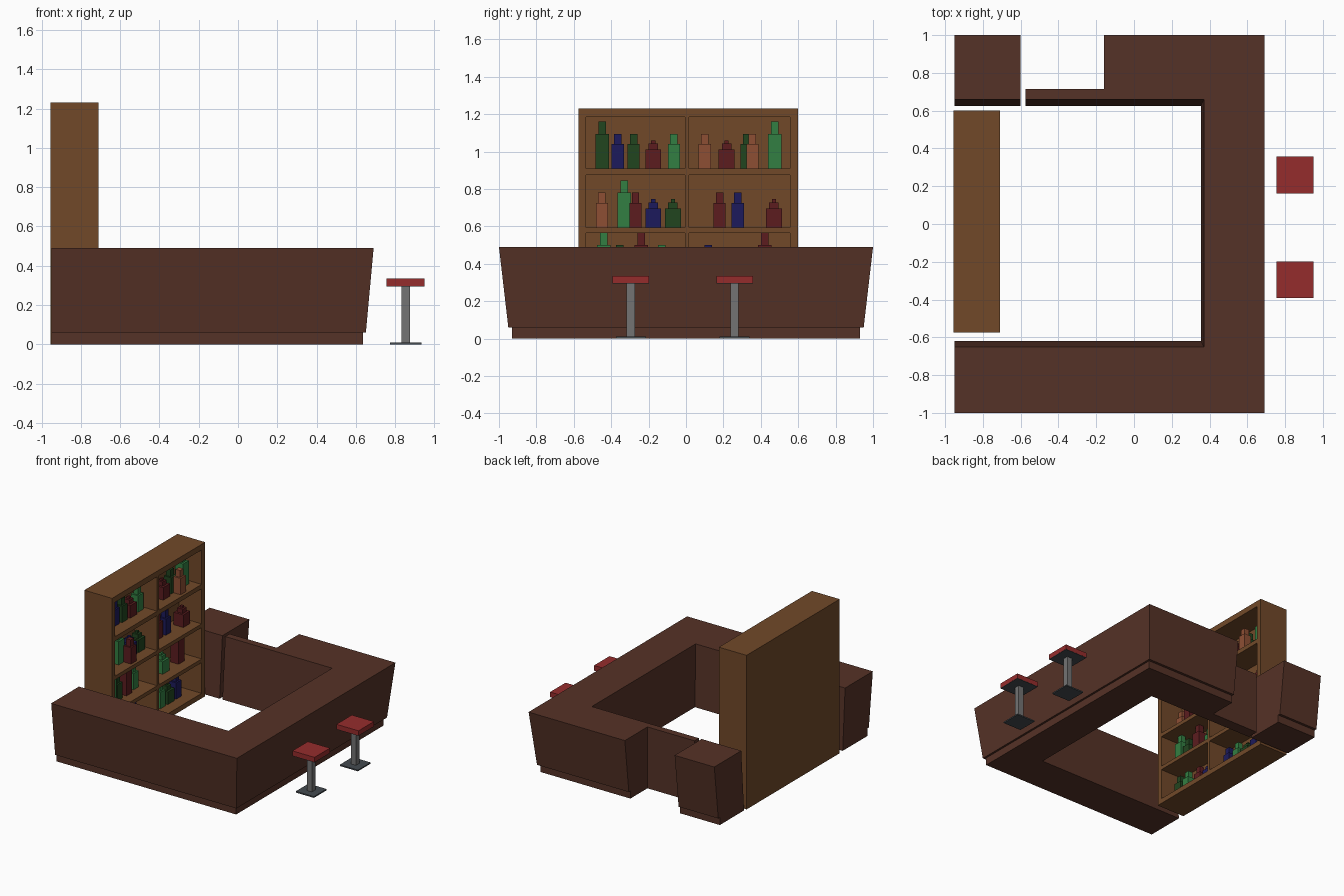
import bpy, bmesh, random

if "Cube" in bpy.data.objects:
    bpy.data.objects.remove(bpy.data.objects["Cube"])

random.seed(4)


def material(name, r, g, b):
    m = bpy.data.materials.new(name)
    m.diffuse_color = [(c / 255) ** 2.2 for c in (r, g, b)] + [1]
    m.use_nodes = True
    m.node_tree.nodes["Principled BSDF"].inputs["Base Color"].default_value = m.diffuse_color
    return m


WOOD = material("dark_wood", 86, 53, 43)
SHELF = material("shelf_wood", 112, 74, 45)
RED = material("red_leather", 148, 48, 48)
STEEL = material("steel", 115, 115, 115)
DARK = material("dark_steel", 70, 76, 80)
GLASS = {
    "d": material("dark_green_glass", 38, 70, 36),
    "g": material("green_glass", 54, 126, 68),
    "b": material("blue_glass", 34, 32, 92),
    "r": material("red_glass", 92, 34, 36),
    "o": material("amber_glass", 140, 80, 55),
}


def finish(name, bm, mat):
    bmesh.ops.recalc_face_normals(bm, faces=bm.faces[:])
    me = bpy.data.meshes.new(name)
    bm.to_mesh(me)
    bm.free()
    me.materials.append(mat)
    ob = bpy.data.objects.new(name, me)
    bpy.context.collection.objects.link(ob)
    return ob


def add_box(bm, x0, x1, y0, y1, z0, z1):
    vs = bmesh.ops.create_cube(bm, size=1)["verts"]
    for v in vs:
        v.co = (x1 if v.co.x > 0 else x0, y1 if v.co.y > 0 else y0, z1 if v.co.z > 0 else z0)


def boxes(name, mat, *dims):
    bm = bmesh.new()
    for d in dims:
        add_box(bm, *d)
    return finish(name, bm, mat)


def loft(name, mat, outline):
    """Stack outlines at the counter levels: recessed plinth, step, sloped body."""
    bm = bmesh.new()
    rings = []
    for z, out in ((0, 0.0), (0.06, 0.0), (0.06, 0.02), (0.49, 0.07)):
        t = z / 0.49
        rings.append([bm.verts.new((x, y, z)) for x, y in outline(out, t)])
    for a, b in zip(rings, rings[1:]):
        for i in range(len(a)):
            j = (i + 1) % len(a)
            if (a[i].co - b[i].co).length > 1e-6 or (a[j].co - b[j].co).length > 1e-6:
                pts = [a[i], a[j], b[j], b[i]]
                bm.faces.new(pts)
    bm.faces.new(rings[0])
    bm.faces.new(rings[-1])
    bmesh.ops.remove_doubles(bm, verts=bm.verts[:], dist=1e-5)
    return finish(name, bm, mat)


# Counter: U-shaped run, free-standing end block and thin gate
def run_outline(o, t):
    oy, ox = 0.93 + o, 0.635 + o * 0.79
    s, n, ix = -0.62 - 0.03 * t, 0.625 + 0.035 * t, 0.355 + 0.015 * t
    return [(-0.95, -oy), (ox, -oy), (ox, oy), (-0.16, oy),
            (-0.16, n), (ix, n), (ix, s), (-0.95, s)]


def block_outline(o, t):
    n = 0.625 + 0.035 * t
    return [(-0.95, n), (-0.6, n), (-0.6, 0.93 + o), (-0.95, 0.93 + o)]


loft("bar_counter", WOOD, run_outline)
loft("counter_end_block", WOOD, block_outline)
gate = boxes("counter_gate", WOOD, (-0.575, -0.16, 0.625, 0.715, 0, 0.49))
for v in gate.data.vertices:
    if v.co.y < 0.65 and v.co.z > 0.4:
        v.co.y = 0.66

# Shelf unit: back panel, posts and boards
FLOORS = (0.91, 0.595, 0.315, 0.04)
X0, XB, X1 = -0.955, -0.91, -0.71
Y0, Y1 = -0.575, 0.6
bm = bmesh.new()
add_box(bm, X0, XB, Y0, Y1, 0, 1.23)
for a, b in ((Y0, -0.535), (-0.005, 0.015), (0.555, Y1)):
    add_box(bm, XB, X1, a, b, 0, 1.23)
for z0, z1 in ((1.185, 1.23), (0.875, 0.91), (0.565, 0.595), (0.285, 0.315), (0, 0.04)):
    for a, b in ((-0.535, -0.005), (0.015, 0.555)):
        add_box(bm, XB, X1, a, b, z0, z1)
bmesh.ops.remove_doubles(bm, verts=bm.verts[:], dist=1e-5)
finish("bottle_shelf", bm, SHELF)

# Bottles: stacked (width, top height) tiers for each shape
SHAPES = {
    "A": ((0.072, 0.185), (0.04, 0.25)),
    "B": ((0.065, 0.13), (0.04, 0.185)),
    "C": ((0.085, 0.10), (0.05, 0.133), (0.022, 0.15)),
}
ROWS = (
    (("Ad", -.447), ("Bb", -.365), ("Bd", -.28), ("Cr", -.175), ("Bg", -.065),
     ("Bo", .10), ("Cr", .217), ("Bd", .325), ("Bo", .355), ("Ag", .475)),
    (("Bo", -.45), ("Ag", -.33), ("Br", -.27), ("Cb", -.175), ("Cd", -.07),
     ("Br", .18), ("Bb", .277), ("Cr", .47)),
    (("Ag", -.44), ("Bd", -.355), ("Ar", -.24), ("Bg", -.13),
     ("Bb", .12), ("Cg", .22), ("Ar", .42)),
    (("Bd", -.45), ("Bg", -.36), ("Br", -.25), ("Cb", -.12),
     ("Bb", .10), ("Bg", .2), ("Cd", .3), ("Bb", .4)),
)
for floor, row in zip(FLOORS, ROWS):
    last = -9
    for code, y in row:
        # overlapping neighbours stand one behind the other
        x = -0.765 if y - last < 0.07 else -0.835 + random.uniform(-0.012, 0.012)
        last = y
        z, dims = floor, []
        for w, top in SHAPES[code[0]]:
            dims.append((x - w / 2, x + w / 2, y - w / 2, y + w / 2, z, floor + top))
            z = floor + top
        boxes("bottle", GLASS[code[1]], *dims)

# Stools
for y in (0.26, -0.295):
    def sq(r, z0, z1):
        return (0.853 - r, 0.853 + r, y - r, y + r, z0, z1)
    boxes("stool_seat", RED, sq(0.0975, 0.297, 0.335))
    boxes("stool_seat_plate", DARK, sq(0.097, 0.294, 0.297))
    boxes("stool_pole", STEEL, sq(0.022, 0.01, 0.294))
    boxes("stool_foot", DARK, sq(0.08, 0, 0.01))
